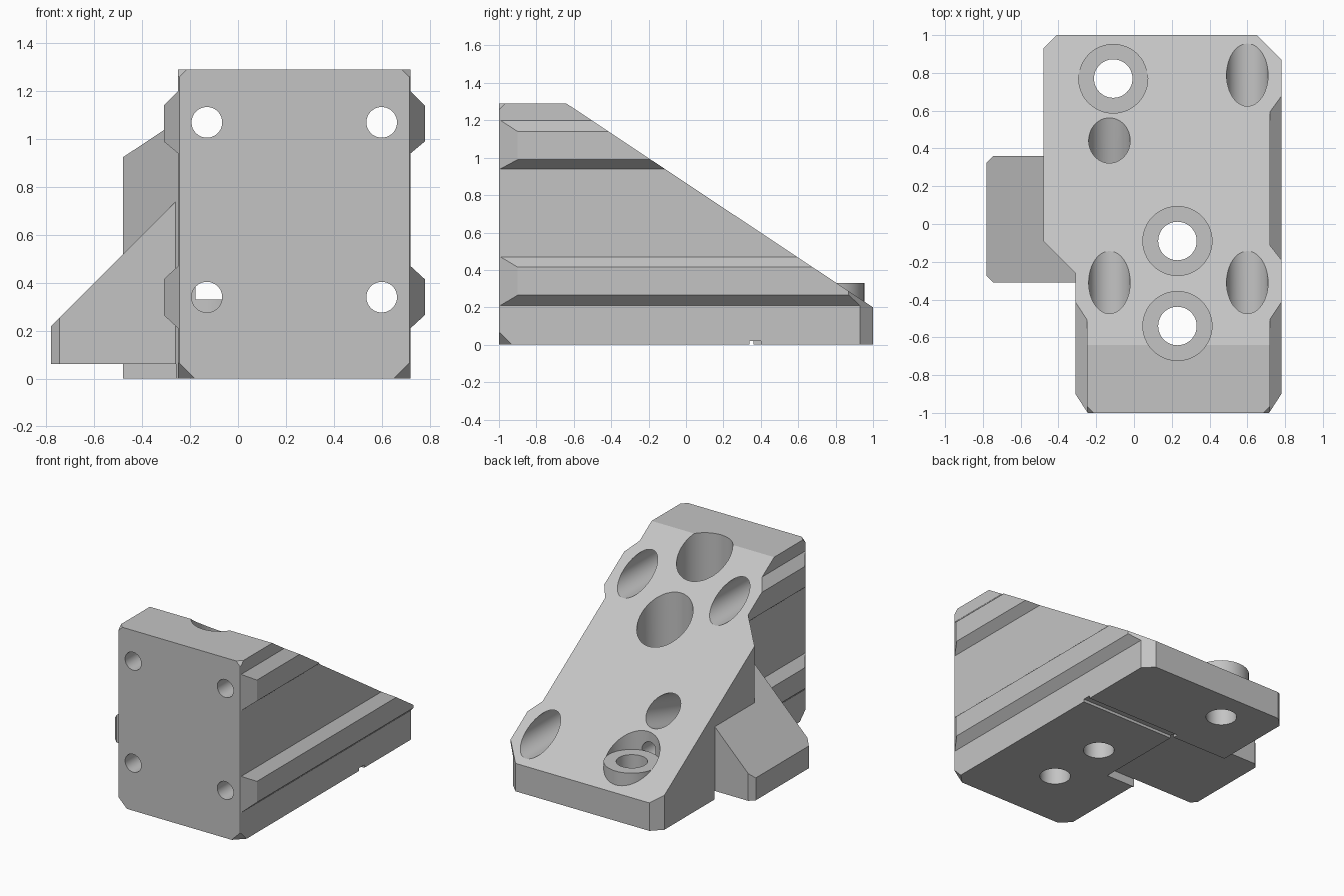
import bpy, bmesh, math
from mathutils import Vector, Matrix

if "Cube" in bpy.data.objects:
    bpy.data.objects.remove(bpy.data.objects["Cube"], do_unlink=True)

grey = bpy.data.materials.new("light grey")
grey.use_nodes = True
tone = (0.55, 0.55, 0.55, 1)
grey.diffuse_color = tone
grey.node_tree.nodes["Principled BSDF"].inputs["Base Color"].default_value = tone


def finish(name, bm):
    bmesh.ops.recalc_face_normals(bm, faces=bm.faces)
    mesh = bpy.data.meshes.new(name)
    bm.to_mesh(mesh)
    bm.free()
    mesh.materials.append(grey)
    obj = bpy.data.objects.new(name, mesh)
    bpy.context.collection.objects.link(obj)
    return obj


def prism(name, points, axis, lo, hi):
    """Extrude a 2D outline along the given axis."""
    place = {"x": lambda a, b: (lo, a, b), "y": lambda a, b: (a, lo, b), "z": lambda a, b: (a, b, lo)}[axis]
    bm = bmesh.new()
    face = bm.faces.new([bm.verts.new(place(a, b)) for a, b in points])
    extruded = bmesh.ops.extrude_face_region(bm, geom=[face])["geom"]
    shift = Vector([(hi - lo) * (axis == k) for k in "xyz"])
    bmesh.ops.translate(bm, vec=shift, verts=[v for v in extruded if isinstance(v, bmesh.types.BMVert)])
    return finish(name, bm)


def rod(name, start, end, radius):
    """Cylinder between two points."""
    start, end = Vector(start), Vector(end)
    axis = end - start
    turn = axis.to_track_quat("Z", "Y").to_matrix().to_4x4()
    bm = bmesh.new()
    bmesh.ops.create_cone(bm, cap_ends=True, segments=48, radius1=radius, radius2=radius,
                          depth=axis.length, matrix=Matrix.Translation((start + end) / 2) @ turn)
    return finish(name, bm)


def combine(obj, other, operation):
    other.hide_render = True
    mod = obj.modifiers.new("combine", "BOOLEAN")
    mod.object, mod.operation, mod.solver = other, operation, "EXACT"
    bpy.context.view_layer.objects.active = obj
    bpy.ops.object.modifier_apply(modifier=mod.name)
    bpy.data.objects.remove(other, do_unlink=True)


def box(name, x, y, z):
    return prism(name, [(x[0], y[0]), (x[1], y[0]), (x[1], y[1]), (x[0], y[1])], "z", *z)


# Ribbed main body: cross-section trimmed by its plan outline
mid = 0.235
half = [(0.485, -0.1), (0.485, 0.21), (0.545, 0.265), (0.545, 0.415), (0.485, 0.47),
        (0.485, 0.94), (0.545, 0.99), (0.545, 1.14), (0.485, 1.2), (0.485, 1.4)]
section = [(mid + x, z) for x, z in half] + [(mid - x, z) for x, z in reversed(half)]
body = prism("angle_bracket", section, "y", -1.2, 1.2)
plan = [(-0.2, -1.07), (0.67, -1.07), (0.78, -0.9), (0.78, 0.87), (0.55, 1.1), (-0.31, 1.1), (-0.31, -0.9)]
combine(body, prism("plan", plan, "z", -0.3, 1.6), "INTERSECT")

# Wider rear block on the right side
block = [(-0.48, -0.09), (-0.24, -0.33), (0.1, -0.33), (0.1, 1.09), (-0.32, 1.09), (-0.48, 0.93)]
combine(body, prism("rear_block", block, "z", -0.09, 1.35), "UNION")

# Sloped side foot with chamfered corners
foot = prism("side_foot", [(-0.78, -0.05), (-0.78, 0.22), (-0.1, 0.9), (-0.1, -0.05)], "y", -0.31, 0.36)
foot_plan = [(-0.78, -0.275), (-0.745, -0.31), (-0.7, -0.355), (0, -0.355), (0, 0.405),
             (-0.7, 0.405), (-0.745, 0.36), (-0.78, 0.325)]
combine(foot, prism("foot_plan", foot_plan, "z", -0.3, 1.5), "INTERSECT")
combine(body, foot, "UNION")

# Side silhouette with the long slope
side = [(-1, 0), (1, 0), (1, 0.2), (-0.64, 1.29), (-1, 1.29)]
combine(body, prism("side_outline", side, "x", -1.5, 1.5), "INTERSECT")

# Underside recess and groove
combine(body, box("recess", (-1, -0.03), (-0.311, 0.361), (-0.2, 0.06)), "DIFFERENCE")
combine(body, box("groove", (-0.04, 1), (0.34, 0.4), (-0.2, 0.02)), "DIFFERENCE")

# Cut-off corners of the front face
for x, sx in ((-0.25, 1), (0.72, -1)):
    for z, sz, size in ((0, 1, 0.07), (1.29, -1, 0.035)):
        inward, e = Vector((sx, 1, sz)), 0.05
        tip = Vector((x, -1, z)) - inward * e
        bm = bmesh.new()
        verts = [bm.verts.new(tip)]
        for k in range(3):
            leg = Vector((0, 0, 0))
            leg[k] = inward[k] * (size + 3 * e)
            verts.append(bm.verts.new(tip + leg))
        bmesh.ops.convex_hull(bm, input=verts)
        combine(body, finish("corner_cut", bm), "DIFFERENCE")

# Horizontal screw holes, with head bores opening on the slope
for x in (-0.13, 0.6):
    for z in (0.34, 1.07):
        blocked = x < 0 and z < 0.5
        combine(body, rod("screw_hole", (x, -1.2, z), (x, 0.6 if blocked else 1.2, z), 0.064), "DIFFERENCE")
        if blocked:
            tilt = Vector((0, math.cos(0.285), math.sin(0.285)))
            mouth = Vector((x, 0.44, 0.57))
            combine(body, rod("tilted_bore", mouth - tilt * 0.85, mouth + tilt * 0.5, 0.11), "DIFFERENCE")
        else:
            combine(body, rod("head_bore", (x, -0.8, z), (x, 1.2, z), 0.11), "DIFFERENCE")

# Vertical bolt holes with counterbores; the rear one sits on a raised ring
for x, y in ((-0.11, 0.77), (0.23, -0.09), (0.23, -0.54)):
    combine(body, rod("counterbore", (x, y, 0.33), (x, y, 1.5), 0.183), "DIFFERENCE")
    if y > 0.5:
        combine(body, rod("seat_ring", (x, y, 0.1), (x, y, 0.33), 0.1835), "UNION")
    combine(body, rod("bolt_hole", (x, y, -0.2), (x, y, 0.8), 0.102), "DIFFERENCE")

# Smooth bores, crisp edges
bpy.ops.object.select_all(action="DESELECT")
body.select_set(True)
bpy.context.view_layer.objects.active = body
bpy.ops.object.shade_smooth_by_angle(angle=math.radians(20))
